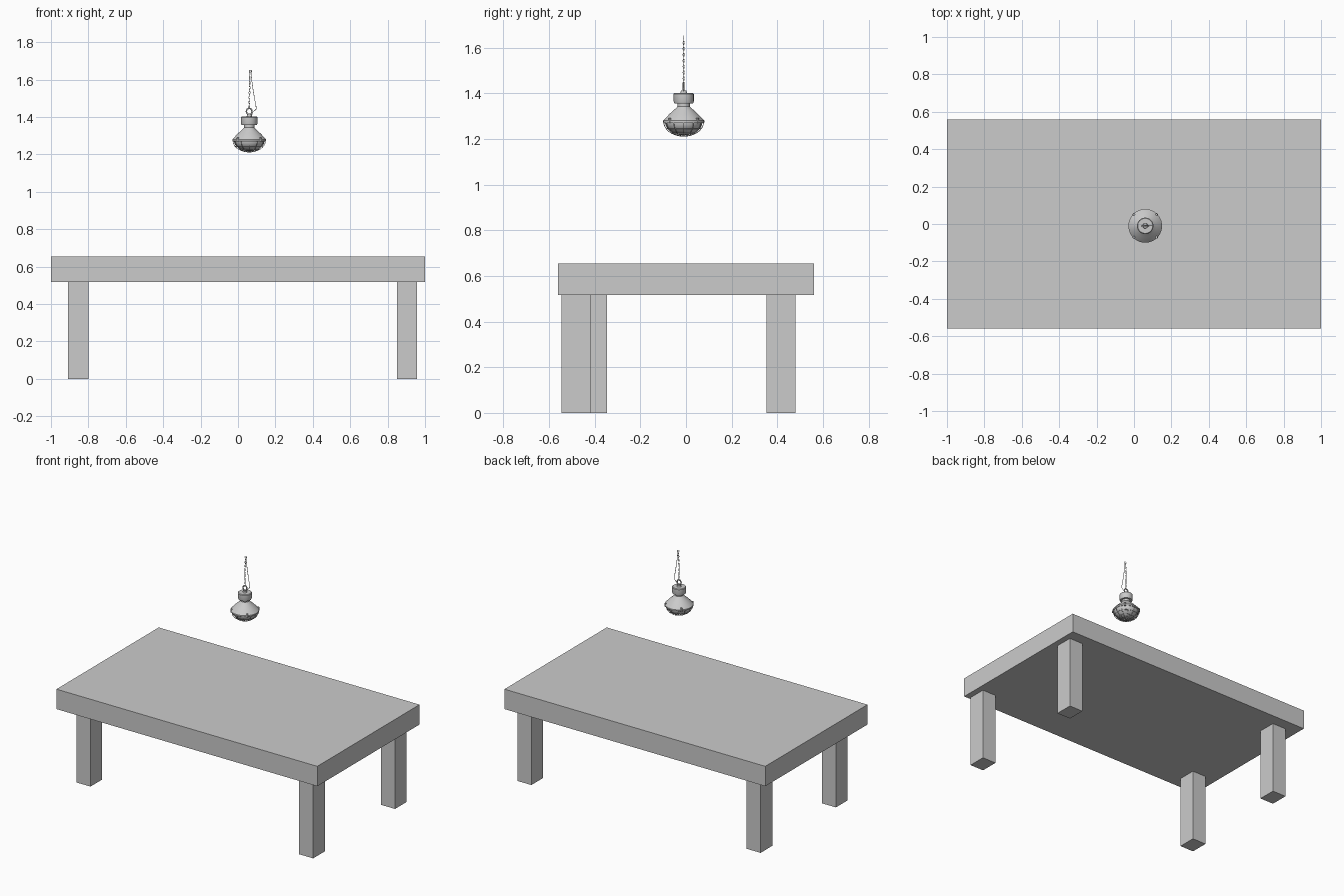
import bpy, bmesh, math
from mathutils import Vector, Matrix

if "Cube" in bpy.data.objects:
    bpy.data.objects.remove(bpy.data.objects["Cube"], do_unlink=True)

grey = bpy.data.materials.new("light_grey")
grey.use_nodes = True
GREY = (0.6, 0.6, 0.6, 1)
grey.diffuse_color = GREY
grey.node_tree.nodes["Principled BSDF"].inputs["Base Color"].default_value = GREY

LAMP = Vector((0.06, -0.01, 0))


def add_mesh(name, bm, smooth=False):
    bmesh.ops.recalc_face_normals(bm, faces=bm.faces)
    mesh = bpy.data.meshes.new(name)
    bm.to_mesh(mesh)
    bm.free()
    mesh.materials.append(grey)
    obj = bpy.data.objects.new(name, mesh)
    bpy.context.collection.objects.link(obj)
    if smooth:
        bpy.ops.object.select_all(action="DESELECT")
        obj.select_set(True)
        bpy.context.view_layer.objects.active = obj
        bpy.ops.object.shade_smooth_by_angle(angle=math.radians(35))
    return obj


def box(name, low, high):
    low, high = Vector(low), Vector(high)
    bm = bmesh.new()
    bmesh.ops.create_cube(bm, size=1)
    bmesh.ops.scale(bm, vec=high - low, verts=bm.verts)
    bmesh.ops.translate(bm, vec=(low + high) / 2, verts=bm.verts)
    return add_mesh(name, bm)


def lathe(name, profile, steps=40):
    """Spin (radius, height) points about the lamp axis."""
    bm = bmesh.new()
    verts = [bm.verts.new((r, 0, z)) for r, z in profile]
    edges = [bm.edges.new(pair) for pair in zip(verts, verts[1:])]
    bmesh.ops.spin(bm, geom=verts + edges, axis=(0, 0, 1), cent=(0, 0, 0),
                   angle=math.tau, steps=steps)
    bmesh.ops.remove_doubles(bm, verts=bm.verts, dist=1e-5)
    obj = add_mesh(name, bm, smooth=True)
    obj.location = LAMP
    return obj


def wire(name, paths, radius):
    """Round wires along (points, closed) paths, placed on the lamp axis."""
    curve = bpy.data.curves.new(name, "CURVE")
    curve.dimensions = "3D"
    curve.bevel_depth = radius
    curve.bevel_resolution = 1
    curve.use_fill_caps = True
    for points, closed in paths:
        spline = curve.splines.new("POLY")
        spline.points.add(len(points) - 1)
        for p, co in zip(spline.points, points):
            p.co = (*co, 1)
        spline.use_cyclic_u = closed
    curve.materials.append(grey)
    obj = bpy.data.objects.new(name, curve)
    bpy.context.collection.objects.link(obj)
    obj.location = LAMP
    return obj


def loop(rx, rz, centre, turn=0, count=16):
    """Upright oval, turned about z."""
    rot = Matrix.Rotation(turn, 3, "Z")
    angles = [math.tau * i / count for i in range(count)]
    return [Vector(centre) + rot @ Vector((rx * math.cos(a), 0, rz * math.sin(a)))
            for a in angles], True


# Table: slab and four unevenly placed legs
box("table_top", (-1, -0.56, 0.517), (1, 0.56, 0.655))
for name, x, y in (("front_left_leg", 0.85, -0.545), ("front_right_leg", -0.908, -0.473),
                   ("back_left_leg", 0.85, 0.352), ("back_right_leg", -0.908, 0.352)):
    box(name, (x, y, 0), (x + 0.108, y + 0.128, 0.517))

# Lamp housing: cap, neck and conical shade
lathe("lamp_cap", [(0, 1.402), (0.04, 1.402), (0.044, 1.398), (0.044, 1.364),
                   (0.041, 1.356), (0.026, 1.356), (0, 1.356)])
lathe("lamp_shade", [(0.027, 1.358), (0.027, 1.343), (0.033, 1.336), (0.06, 1.312),
                     (0.083, 1.288), (0.09, 1.28), (0.09, 1.272), (0.08, 1.272)])

# Glass bowl and its wire cage
RIM = 1.274


def bowl_point(t, r, depth):
    return r * math.cos(t), RIM - depth * math.sin(t)


quarter = [math.pi / 2 * i / 10 for i in range(11)]
lathe("lamp_bowl", [bowl_point(t, 0.082, 0.058) for t in quarter])
ribs = []
for i in range(6):
    turn = Matrix.Rotation(math.pi * i / 6, 3, "Z")
    arc = [bowl_point(math.pi * k / 20, 0.087, 0.062) for k in range(21)]
    ribs.append(([turn @ Vector((x, 0, z)) for x, z in arc], False))
for t in (0.05, 0.5, 0.95):
    r, z = bowl_point(t, 0.087, 0.062)
    ribs.append(([Vector((r * math.cos(a), r * math.sin(a), z))
                  for a in (math.tau * i / 40 for i in range(40))], True))
wire("lamp_cage", ribs, 0.0018)

# Four rim clamps on the diagonals
for i in range(4):
    bm = bmesh.new()
    bmesh.ops.create_cone(bm, cap_ends=True, segments=10, radius1=0.007,
                          radius2=0.006, depth=0.022)
    clamp = add_mesh("rim_clamp", bm, smooth=True)
    a = math.pi / 4 + i * math.pi / 2
    clamp.location = LAMP + Vector((0.086 * math.cos(a), 0.086 * math.sin(a), 1.28))

# Hanging eye above the cap
lathe("eye_base", [(0, 1.412), (0.012, 1.412), (0.014, 1.402)], 20)
wire("hanging_eye", [loop(0.015, 0.016, (0, 0, 1.43), count=24)], 0.0045)

# Chain of alternating links, with a ceiling hook
LINKS = 15
wire("chain", [loop(0.0035, 0.0085, (0.004 * i / LINKS, 0, 1.452 + 0.013 * i),
                    i * math.pi / 2, 12) for i in range(LINKS)], 0.0012)
wire("ceiling_hook", [loop(0.008, 0.006, (0.007, 0, 1.645))], 0.0015)

# Slack power cord beside the chain
cord = [(0.01, 1.645), (0.013, 1.6), (0.02, 1.55), (0.028, 1.5), (0.036, 1.46),
        (0.037, 1.442), (0.03, 1.435), (0.018, 1.425), (0.012, 1.405)]
wire("power_cord", [([Vector((x, 0, z)) for x, z in cord], False)], 0.0017)
